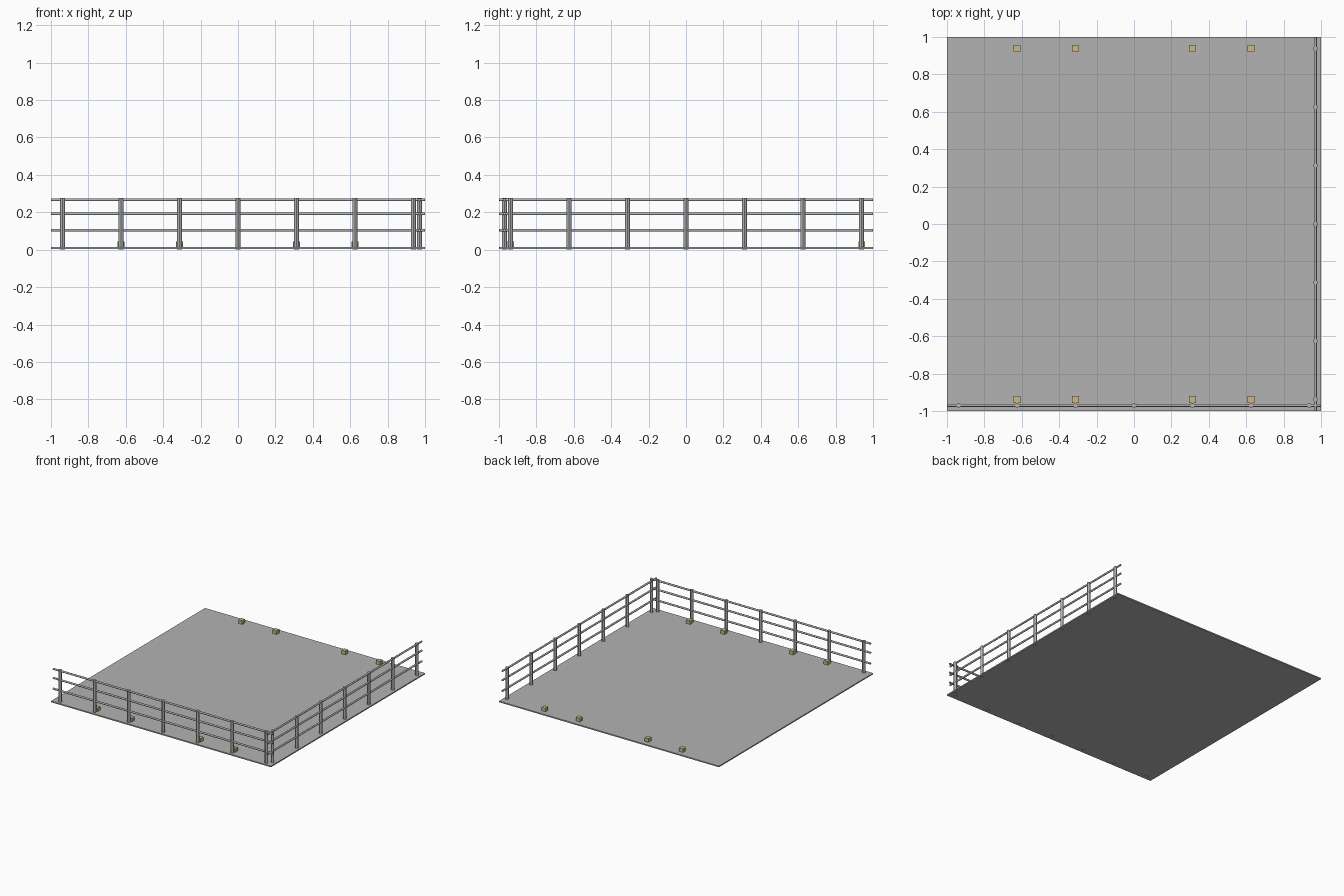
import bpy
from math import pi

cube = bpy.data.objects.get("Cube")
if cube:
    bpy.data.objects.remove(cube, do_unlink=True)


def make_material(name, color):
    mat = bpy.data.materials.new(name)
    mat.use_nodes = True
    mat.diffuse_color = (*color, 1)
    mat.node_tree.nodes["Principled BSDF"].inputs["Base Color"].default_value = (*color, 1)
    return mat


metal = make_material("grey metal", (0.45, 0.45, 0.45))
tan = make_material("tan blocks", (0.58, 0.48, 0.25))


def box(name, center, size, mat):
    bpy.ops.mesh.primitive_cube_add(size=1, location=center)
    ob = bpy.context.object
    ob.name = name
    ob.scale = size
    ob.data.materials.append(mat)
    return ob


def rod(name, center, radius, length, rotation=(0, 0, 0)):
    bpy.ops.mesh.primitive_cylinder_add(vertices=12, radius=radius, depth=length,
                                        location=center, rotation=rotation)
    ob = bpy.context.object
    ob.name = name
    ob.data.materials.append(metal)
    bpy.ops.object.shade_smooth_by_angle()
    return ob


# Deck plate
box("deck", (0, 0, 0.009), (2, 2, 0.01), metal)

# Railings along the front and the left edge
SPACING = 0.3125
EDGE = 0.97
for i in range(-3, 4):
    along = i * SPACING
    rod("front_post", (along, -EDGE, 0.138), 0.013, 0.276)
    rod("left_post", (EDGE, along, 0.138), 0.013, 0.276)
for z in (0.104, 0.192, 0.267):
    rod("front_rail", (0, -EDGE, z), 0.0075, 2, (0, pi / 2, 0))
    rod("left_rail", (EDGE, 0, z), 0.0075, 2, (pi / 2, 0, 0))

# Small blocks along the front and back edges
for x in (-2, -1, 1, 2):
    for y in (-0.938, 0.94):
        box("deck_block", (x * SPACING, y, 0.026), (0.036, 0.036, 0.036), tan)
